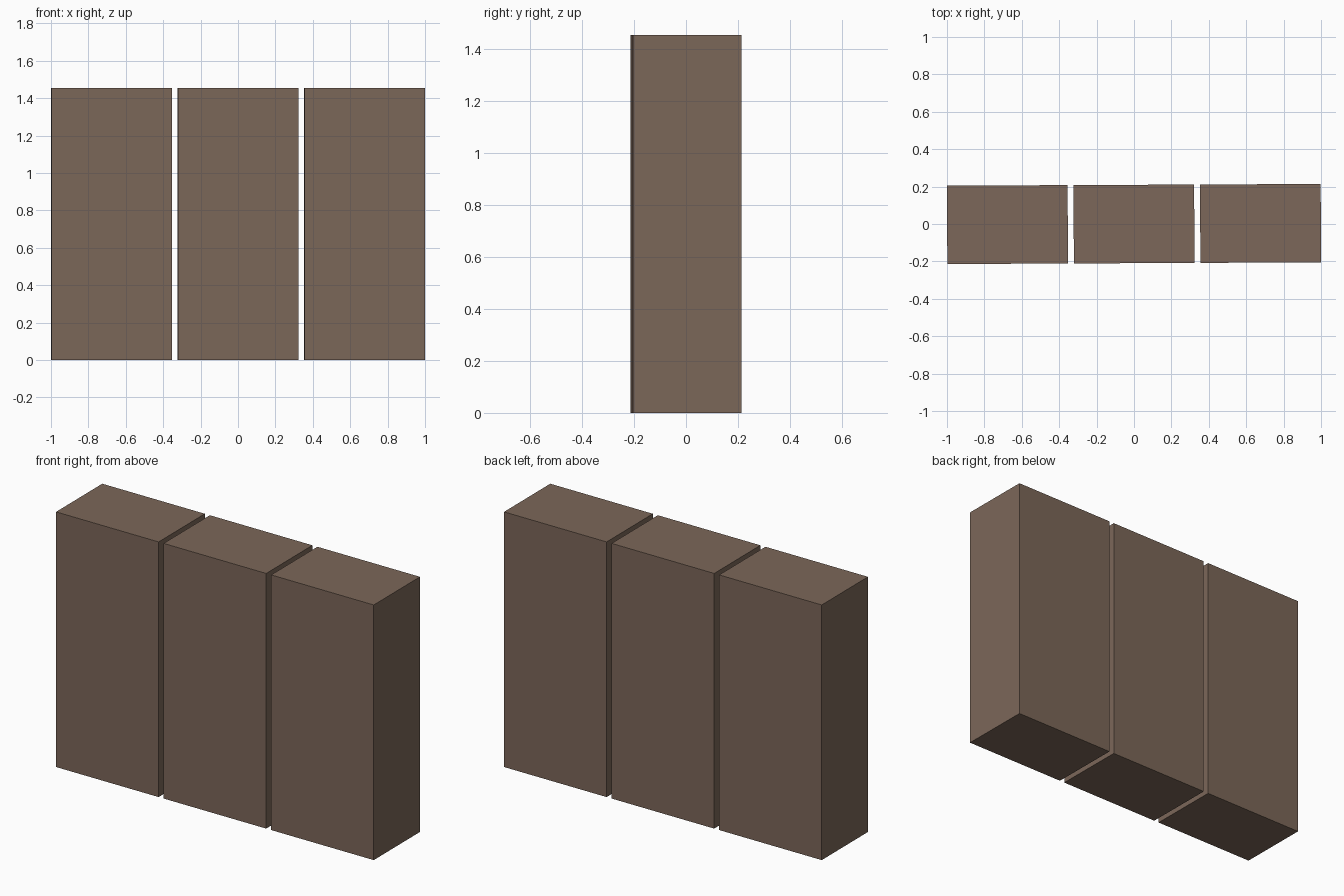
import bpy
from mathutils import Matrix

if "Cube" in bpy.data.objects:
    bpy.data.objects.remove(bpy.data.objects["Cube"])

WIDTH, DEPTH, HEIGHT = 0.645, 0.419, 1.455
SPACING = 0.6765
TURN = Matrix.Rotation(0.0046, 4, 'Z')  # the row is very slightly turned

brown = bpy.data.materials.new("brown")
brown.diffuse_color = (0.2, 0.135, 0.1, 1)
brown.use_nodes = True
brown.node_tree.nodes["Principled BSDF"].inputs["Base Color"].default_value = brown.diffuse_color


def add_block(name, x):
    bpy.ops.mesh.primitive_cube_add(size=1)
    block = bpy.context.object
    block.name = name
    block.data.transform(Matrix.Diagonal((WIDTH, DEPTH, HEIGHT, 1)))
    block.matrix_world = TURN @ Matrix.Translation((x, 0, HEIGHT / 2))
    block.data.materials.append(brown)


# Three equal upright blocks in a row with narrow gaps
for i, side in enumerate(("left", "middle", "right")):
    add_block(side + "_block", (i - 1) * SPACING)
